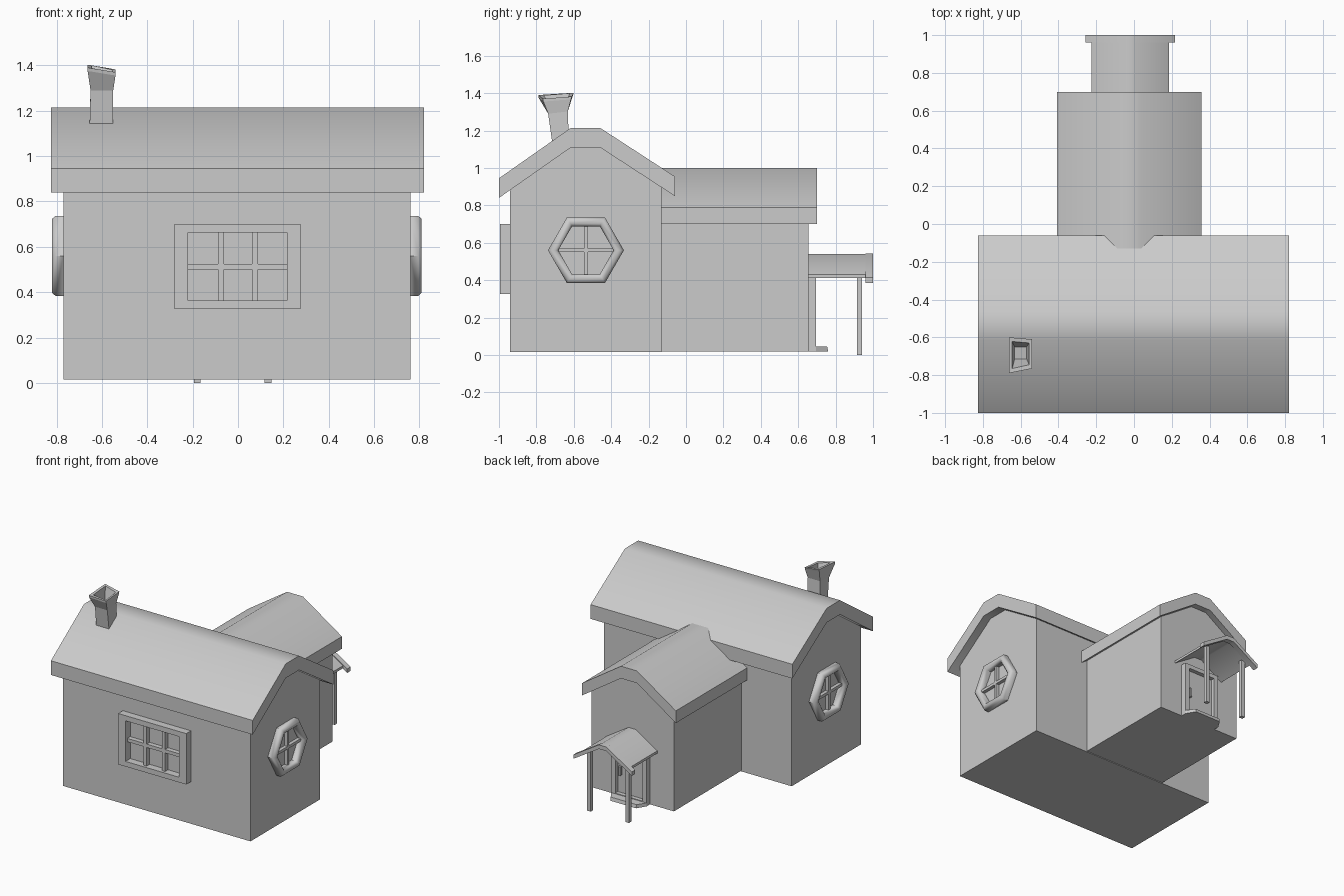
import bpy, bmesh, math
from mathutils import Vector

if "Cube" in bpy.data.objects:
    bpy.data.objects.remove(bpy.data.objects["Cube"])

CX = -0.025  # centre line of the rear wing


def make(name, bm, smooth=True, bevel=0):
    bmesh.ops.recalc_face_normals(bm, faces=bm.faces)
    me = bpy.data.meshes.new(name)
    bm.to_mesh(me)
    bm.free()
    if smooth:
        for p in me.polygons:
            p.use_smooth = True
        me.set_sharp_from_angle(angle=math.radians(40))
    ob = bpy.data.objects.new(name, me)
    bpy.context.collection.objects.link(ob)
    if bevel:
        m = ob.modifiers.new("bevel", 'BEVEL')
        m.width, m.segments = bevel, 1
    return ob


def loft(name, loops, closed=False, smooth=True):
    """Skin between matching loops; cap the ends, or join last to first."""
    bm = bmesh.new()
    rings = [[bm.verts.new(p) for p in l] for l in loops]
    n = len(rings[0])
    pairs = list(zip(rings, rings[1:])) + ([(rings[-1], rings[0])] if closed else [])
    for a, b in pairs:
        for i in range(n):
            j = (i + 1) % n
            bm.faces.new((a[i], a[j], b[j], b[i]))
    if not closed:
        bm.faces.new(rings[0])
        bm.faces.new(rings[-1])
    return make(name, bm, smooth)


def prism(name, prof, axis, lo, hi):
    """Extrude a (side, z) profile along x or y."""
    put = (lambda t, u, z: (t, u, z)) if axis == 'x' else (lambda t, u, z: (u, t, z))
    return loft(name, [[put(t, u, z) for u, z in prof] for t in (lo, hi)])


def box(name, x0, x1, y0, y1, z0, z1, bevel=0):
    bm = bmesh.new()
    bmesh.ops.create_cube(bm, size=1)
    for v in bm.verts:
        v.co = Vector(((x0 + x1) / 2 + v.co.x * (x1 - x0),
                       (y0 + y1) / 2 + v.co.y * (y1 - y0),
                       (z0 + z1) / 2 + v.co.z * (z1 - z0)))
    return make(name, bm, False, bevel)


def rect(x0, x1, z0, z1, y):
    return [(x0, y, z0), (x1, y, z0), (x1, y, z1), (x0, y, z1)]


def frame(name, x0, x1, z0, z1, w, h, ya, yb):
    """Rectangular frame with border w (sides) and h (top and bottom)."""
    inner = (x0 + w, x1 - w, z0 + h, z1 - h)
    return loft(name, [rect(x0, x1, z0, z1, ya), rect(x0, x1, z0, z1, yb),
                       rect(*inner, yb), rect(*inner, ya)], True, False)


def gable(c, half, flat, ze, zt, thick):
    """Roof slab profile with a narrow flat ridge."""
    top = [(c - half, ze), (c - flat, zt), (c + flat, zt), (c + half, ze)]
    return top + [(u, z - thick) for u, z in reversed(top)]


# Main house and its roof
prism("main_walls", [(-0.94, 0.015), (-0.94, 0.89), (-0.615, 1.11), (-0.46, 1.11),
                     (-0.13, 0.90), (-0.13, 0.015)], 'x', -0.77, 0.76)
prism("main_roof", [(-1, 0.945), (-0.615, 1.215), (-0.46, 1.215), (-0.06, 0.955),
                    (-0.06, 0.85), (-0.46, 1.11), (-0.615, 1.11), (-1, 0.84)],
      'x', -0.825, 0.82)

# Rear wing and its roof
prism("wing_walls", [(CX - 0.335, 0.02), (CX - 0.335, 0.735), (CX - 0.065, 0.91),
                     (CX + 0.065, 0.91), (CX + 0.335, 0.735), (CX + 0.335, 0.02)],
      'y', -0.14, 0.655)
prism("wing_roof", gable(CX, 0.382, 0.065, 0.79, 1.0, 0.09), 'y', -0.14, 0.70)

# Chimney: flared, leaning, hollow at the top
def quad(x0, x1, y0, y1, z, tilt=0.0, skew=0.0):
    return [(x0, y0, z), (x1, y0 + skew, z - tilt),
            (x1, y1 - skew * 0.4, z - tilt + 0.012), (x0, y1, z + 0.012)]

loft("chimney", [quad(-0.655, -0.55, -0.71, -0.625, 1.10),
                 quad(-0.65, -0.55, -0.737, -0.632, 1.29),
                 quad(-0.663, -0.54, -0.788, -0.605, 1.375, 0.02, 0.025),
                 quad(-0.663, -0.54, -0.79, -0.60, 1.39, 0.02, 0.025),
                 quad(-0.645, -0.555, -0.765, -0.622, 1.388, 0.02, 0.02),
                 quad(-0.632, -0.568, -0.715, -0.65, 1.27)], smooth=False)

# Front window: frame, three by two panes
frame("front_window_frame", -0.28, 0.275, 0.325, 0.70, 0.06, 0.038, -0.94, -0.995)
box("front_window_rail", -0.225, 0.22, -0.975, -0.935, 0.50, 0.525)
for i, x in enumerate((-0.075, 0.075)):
    box(f"front_window_bar_{i}", x - 0.013, x + 0.013, -0.975, -0.935, 0.36, 0.665)

# Hexagonal side windows: rounded frame and cross bars
WY, WZ = -0.535, 0.56
section = [(0.203, 0.0), (0.203, 0.035), (0.188, 0.05), (0.163, 0.05),
           (0.148, 0.035), (0.148, 0.0)]
for side, wall, s in (("right", 0.76, 1), ("left", -0.77, -1)):
    loops = []
    for k in range(6):
        a = k * math.pi / 3
        loops.append([(wall + s * d, WY + r * math.cos(a), WZ + r * math.sin(a))
                      for r, d in section])
    ob = loft(side + "_window_frame", loops, True)
    ob.data.set_sharp_from_angle(angle=math.radians(50))
    xa, xb = sorted((wall - s * 0.01, wall + s * 0.025))
    box(side + "_window_bar", xa, xb, WY - 0.01, WY + 0.01, WZ - 0.135, WZ + 0.135)
    box(side + "_window_rail", xa, xb, WY - 0.155, WY + 0.155, WZ - 0.01, WZ + 0.01)

# Porch: thin roof, fascia and two posts
PX = -0.02
prism("porch_roof", gable(PX, 0.205, 0.03, 0.43, 0.54, 0.018), 'y', 0.65, 0.965)
prism("porch_fascia", gable(PX, 0.238, 0.03, 0.415, 0.543, 0.03), 'y', 0.96, 1.0)
for i, x in enumerate((-0.18, 0.132)):
    box(f"porch_post_{i}", x - 0.015, x + 0.015, 0.915, 0.942, 0, 0.44)

# Door: frame, panel, handle and tapered step
frame("door_frame", -0.165, 0.125, 0.02, 0.42, 0.035, 0.03, 0.65, 0.695)
box("door_panel", -0.135, 0.095, 0.65, 0.665, 0.04, 0.40)
box("door_handle", 0.055, 0.075, 0.66, 0.685, 0.18, 0.25, 0.004)
loft("door_step", [[(-0.165, 0.65, z), (0.125, 0.65, z), (0.125, 0.695, z),
                    (0.085, y, z), (-0.125, y, z), (-0.165, 0.695, z)]
                   for z, y in ((0.02, 0.76), (0.045, 0.755))], smooth=False)
